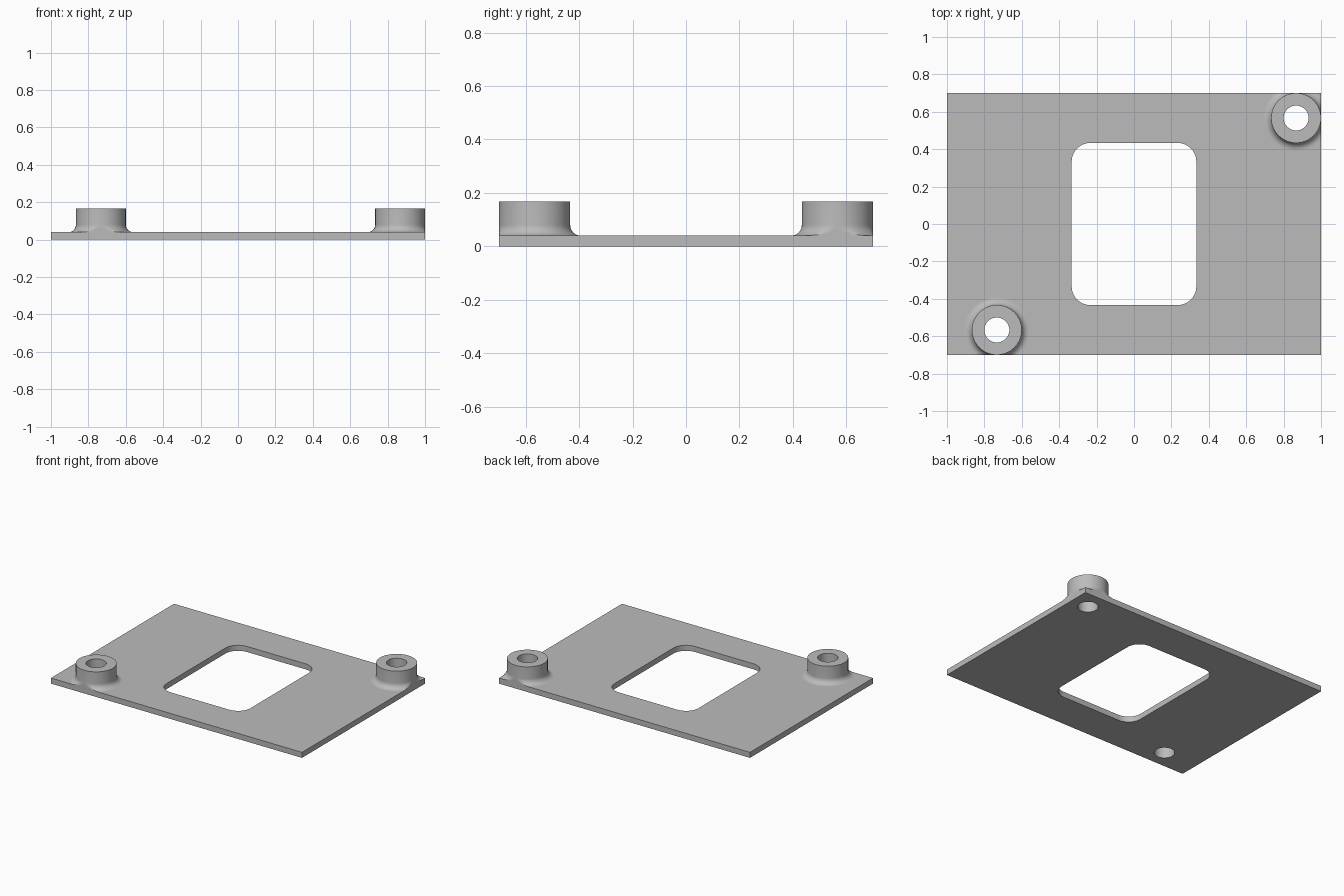
import bpy
import bmesh
from math import cos, sin, pi, radians
from mathutils import Vector

cube = bpy.data.objects.get("Cube")
if cube:
    bpy.data.objects.remove(cube, do_unlink=True)

HALF_X, HALF_Y, THICK = 1.0, 0.7, 0.04
BOSSES = {"front_right_boss": (-0.7333, -0.5667), "back_left_boss": (0.8667, 0.5667)}
BOSS_R, HOLE_R, BOSS_TOP, FILLET = 0.1333, 0.0667, 0.167, 0.04
SEGMENTS = 64

grey = bpy.data.materials.new("plain_grey")
grey.use_nodes = True
colour = (0.5, 0.5, 0.5, 1)
grey.diffuse_color = colour
grey.node_tree.nodes["Principled BSDF"].inputs["Base Color"].default_value = colour


def circle(cx, cy, r):
    return [(cx + r * cos(2 * pi * i / SEGMENTS), cy + r * sin(2 * pi * i / SEGMENTS))
            for i in range(SEGMENTS)]


def rounded_rectangle(hx, hy, r, steps=10):
    points = []
    for k, (sx, sy) in enumerate([(1, 1), (-1, 1), (-1, -1), (1, -1)]):
        for i in range(steps + 1):
            a = (k + i / steps) * pi / 2
            points.append((sx * (hx - r) + r * cos(a), sy * (hy - r) + r * sin(a)))
    return points


def finish(name, bm):
    bmesh.ops.recalc_face_normals(bm, faces=bm.faces)
    mesh = bpy.data.meshes.new(name)
    bm.to_mesh(mesh)
    bm.free()
    mesh.materials.append(grey)
    obj = bpy.data.objects.new(name, mesh)
    bpy.context.collection.objects.link(obj)
    bpy.ops.object.select_all(action="DESELECT")
    obj.select_set(True)
    bpy.context.view_layer.objects.active = obj
    bpy.ops.object.shade_smooth_by_angle(angle=radians(30))


# Plate: outline with a rounded window and two screw holes, filled and extruded
outline = [(-HALF_X, -HALF_Y), (HALF_X, -HALF_Y), (HALF_X, HALF_Y), (-HALF_X, HALF_Y)]
loops = [outline, rounded_rectangle(0.3333, 0.4333, 0.1)]
loops += [circle(x, y, HOLE_R) for x, y in BOSSES.values()]
curve = bpy.data.curves.new("plate_outline", "CURVE")
curve.dimensions = "2D"
curve.fill_mode = "BOTH"
curve.extrude = THICK / 2
for loop in loops:
    spline = curve.splines.new("POLY")
    spline.points.add(len(loop) - 1)
    for point, (x, y) in zip(spline.points, loop):
        point.co = (x, y, 0, 1)
    spline.use_cyclic_u = True
helper = bpy.data.objects.new("plate_outline", curve)
bpy.context.collection.objects.link(helper)
filled = helper.evaluated_get(bpy.context.evaluated_depsgraph_get())
bm = bmesh.new()
bm.from_mesh(filled.to_mesh())
filled.to_mesh_clear()
bpy.data.objects.remove(helper, do_unlink=True)
bmesh.ops.remove_doubles(bm, verts=bm.verts, dist=0.0001)
bmesh.ops.translate(bm, verts=bm.verts, vec=Vector((0, 0, THICK / 2)))
finish("plate", bm)

# Bosses: lathed tubes with a filleted foot, trimmed flush with the plate edges
profile = []
for i in range(11):
    a = i / 10 * pi / 2
    profile.append((BOSS_R + FILLET * (1 - sin(a)), THICK + FILLET * (1 - cos(a))))
profile += [(BOSS_R, BOSS_TOP), (HOLE_R, BOSS_TOP), (HOLE_R, THICK)]

for name, (cx, cy) in BOSSES.items():
    bm = bmesh.new()
    rings = []
    for r, z in profile:
        rings.append([bm.verts.new((max(-HALF_X, min(HALF_X, x)),
                                    max(-HALF_Y, min(HALF_Y, y)), z))
                      for x, y in circle(cx, cy, r)])
    for low, high in zip(rings, rings[1:]):
        for i in range(SEGMENTS):
            j = (i + 1) % SEGMENTS
            bm.faces.new((low[i], low[j], high[j], high[i]))
    finish(name, bm)
